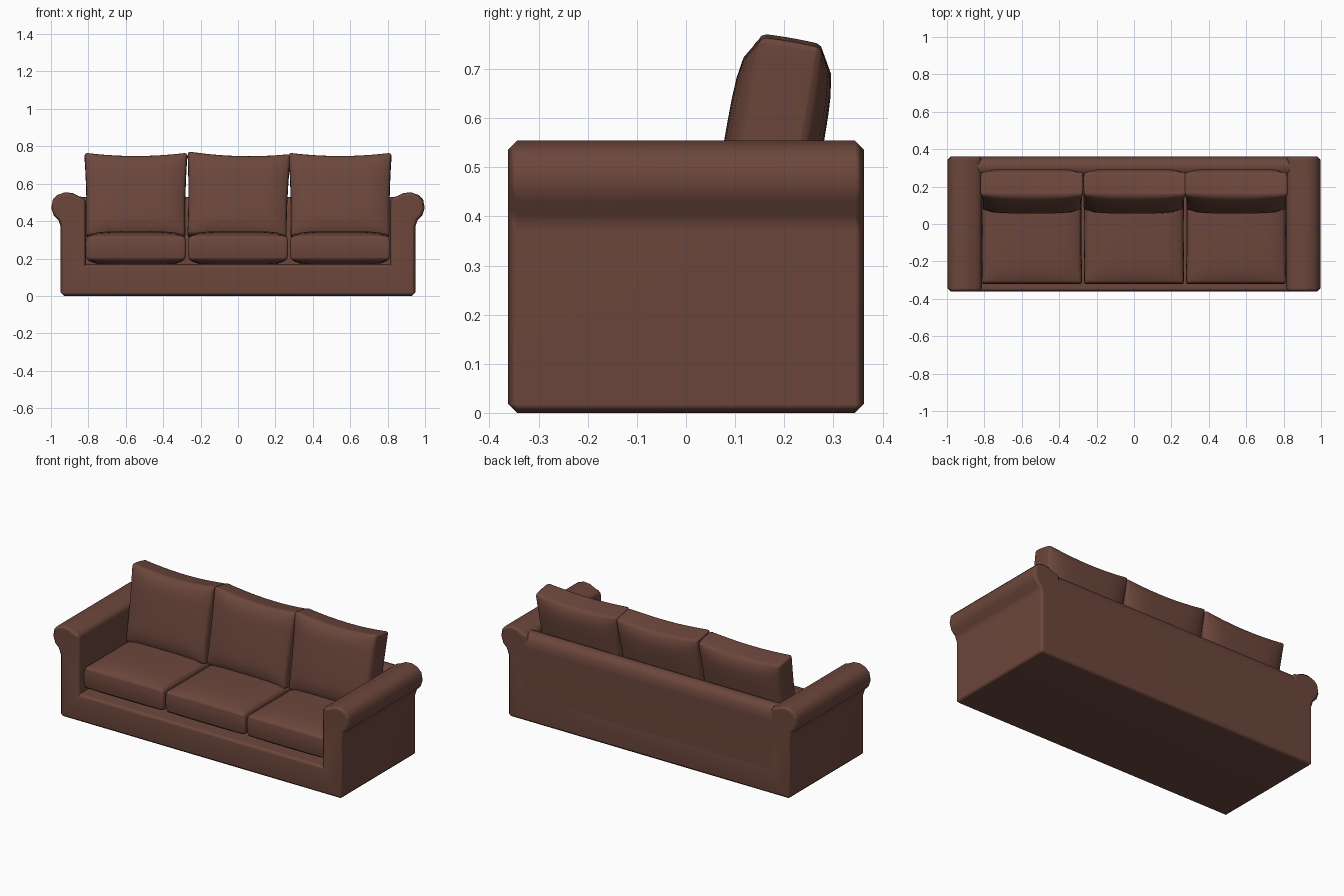
import bpy, bmesh, math
from mathutils import Matrix, Vector

if "Cube" in bpy.data.objects:
    bpy.data.objects.remove(bpy.data.objects["Cube"])

leather = bpy.data.materials.new("brown_leather")
leather.diffuse_color = (0.15, 0.062, 0.045, 1)
leather.use_nodes = True
leather.node_tree.nodes["Principled BSDF"].inputs["Base Color"].default_value = leather.diffuse_color


def finish(bm, name, matrix=Matrix(), smooth=50):
    bmesh.ops.recalc_face_normals(bm, faces=bm.faces)
    mesh = bpy.data.meshes.new(name)
    bm.to_mesh(mesh)
    bm.free()
    mesh.materials.append(leather)
    ob = bpy.data.objects.new(name, mesh)
    ob.matrix_world = matrix
    bpy.context.collection.objects.link(ob)
    bpy.ops.object.select_all(action='DESELECT')
    ob.select_set(True)
    bpy.context.view_layer.objects.active = ob
    bpy.ops.object.shade_smooth_by_angle(angle=math.radians(smooth))
    ob.modifiers.new("even_shading", 'WEIGHTED_NORMAL').keep_sharp = True
    return ob


def bevel_rims(bm, width, segments, angle=0.75):
    bmesh.ops.recalc_face_normals(bm, faces=bm.faces)
    rims = [e for e in bm.edges if e.calc_face_angle_signed(0) > angle]
    bmesh.ops.bevel(bm, geom=rims, offset=width, segments=segments,
                    profile=0.5, affect='EDGES')


def extrude_profile(name, points, direction, width):
    bm = bmesh.new()
    face = bm.faces.new([bm.verts.new(p) for p in points])
    out = bmesh.ops.extrude_face_region(bm, geom=[face], use_keep_orig=True)
    verts = [g for g in out["geom"] if isinstance(g, bmesh.types.BMVert)]
    bmesh.ops.translate(bm, verts=verts, vec=Vector(direction))
    bevel_rims(bm, width, 1)
    return finish(bm, name)


def cushion(name, size, matrix, edge, sag, pinch, flare, bulge):
    """Padded box: thick in the middle (local z), thinner towards the rim."""
    sx, sy, sz = size
    bm = bmesh.new()
    bmesh.ops.create_cube(bm, size=2)
    bmesh.ops.subdivide_edges(bm, edges=bm.edges[:], cuts=9, use_grid_fill=True)
    for v in bm.verts:
        a, b, c = v.co
        puff = max(0, (1 - a ** 4) * (1 - b ** 4)) ** 0.6
        swell = 1 + bulge * (1 - c * c)
        x = a * sx * (1 - pinch * (1 - b * b) * a * a) * (1 + flare * b) * swell
        y = b * sy * (1 - sag * (1 - a * a) * max(b, 0) ** 2) * swell
        v.co = (x, y, c * sz * (edge + (1 - edge) * puff))
    bevel_rims(bm, 0.014, 2, 0.9)
    return finish(bm, name, matrix, 60)


# Base with both rolled arms, one silhouette run front to back
half = [(0.812, 0.17), (0.812, 0.522), (0.85, 0.533), (0.885, 0.55),
        (0.925, 0.554), (0.965, 0.54), (0.99, 0.515), (0.998, 0.47),
        (0.985, 0.43), (0.96, 0.405), (0.948, 0.37), (0.948, 0)]
outline = half + [(-x, z) for x, z in reversed(half)]
extrude_profile("base_and_arms", [(x, -0.362, z) for x, z in outline],
                (0, 0.724, 0), 0.018)

# Backrest with rounded top
back = [(0.362, 0.02), (0.362, 0.45), (0.356, 0.49), (0.34, 0.518), (0.315, 0.53),
        (0.285, 0.527), (0.262, 0.51), (0.25, 0.47), (0.25, 0.02)]
extrude_profile("backrest", [(-0.9, y, z) for y, z in back], (1.8, 0, 0), 0.005)

# Three seat cushions and three leaning back cushions
for label, x, roll in (("left", -0.546, 0), ("middle", 0, 1.5), ("right", 0.546, 0)):
    cushion(label + "_seat_cushion", (0.262, 0.28, 0.091),
            Matrix.Translation((x, -0.035, 0.255)),
            edge=0.72, sag=0, pinch=0.01, flare=0, bulge=0.025)
    lean = (Matrix.Rotation(math.radians(roll), 4, 'Y')
            @ Matrix.Rotation(math.radians(80), 4, 'X'))
    cushion(label + "_back_cushion", (0.268, 0.224, 0.1),
            Matrix.Translation((x, 0.176, 0.535)) @ lean,
            edge=0.66, sag=0.08, pinch=0.02, flare=0.02, bulge=0.01)
